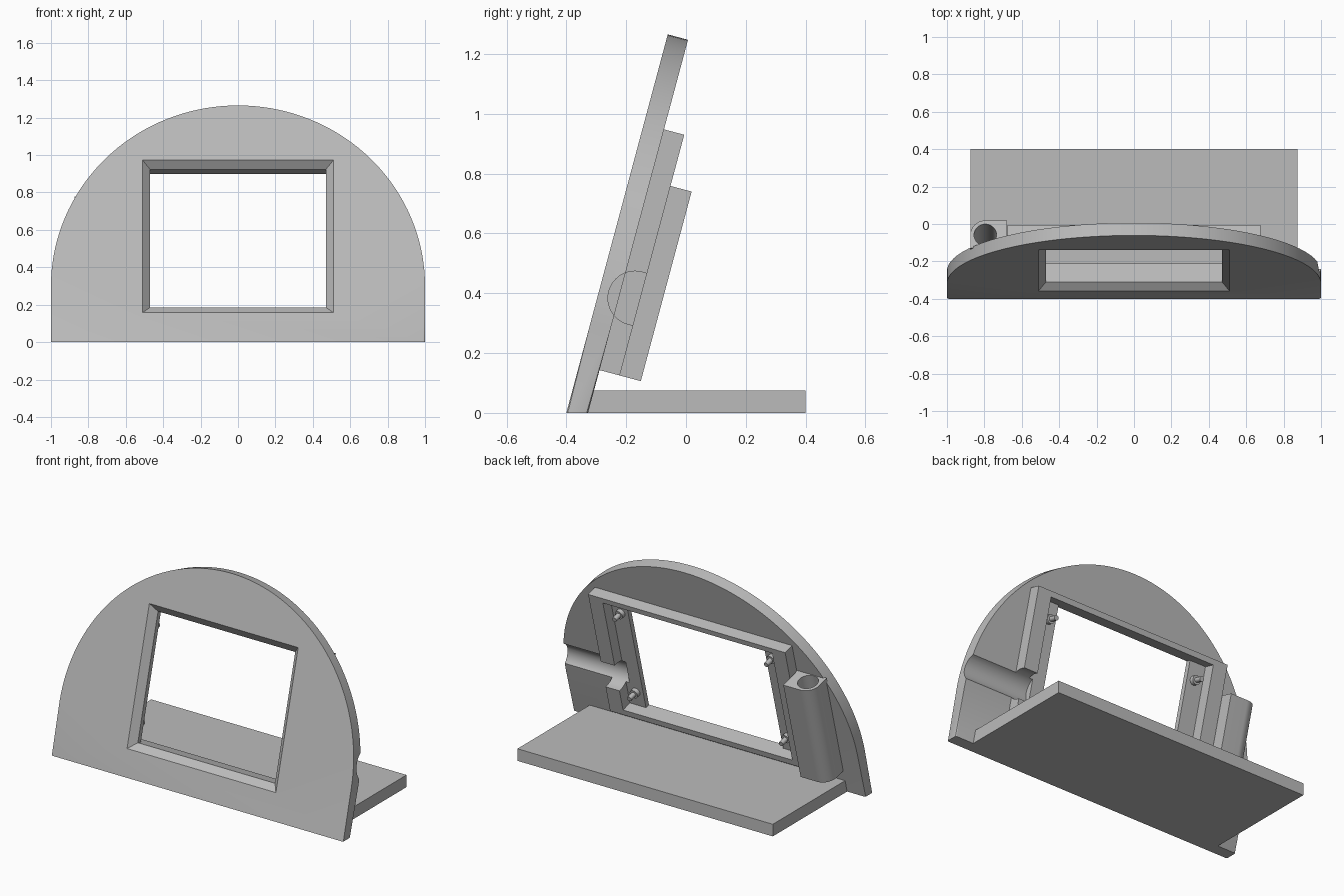
import bpy, bmesh
from math import sin, cos, pi, radians
from mathutils import Vector

if "Cube" in bpy.data.objects:
    bpy.data.objects.remove(bpy.data.objects["Cube"])

TILT = radians(15)
THICK = 0.07          # panel thickness
REAR = 0.14           # rear plane of the frame
FRAME_X, FRAME_LOW, FRAME_TOP = 0.675, 0.167, 1.0
WIN_X, WIN_LOW, WIN_TOP = 0.47, 0.203, 0.967

grey = bpy.data.materials.new("plain grey")
grey.use_nodes = True
COLOUR = (0.5, 0.5, 0.5, 1)
grey.diffuse_color = COLOUR
grey.node_tree.nodes["Principled BSDF"].inputs["Base Color"].default_value = COLOUR


def tilted(x, v, w):
    """Panel coordinates: x across, v up the slope, w depth behind the front."""
    return Vector((x, -0.4 + v * sin(TILT) + w * cos(TILT),
                   v * cos(TILT) - w * sin(TILT)))


def finish(name, bm):
    bmesh.ops.recalc_face_normals(bm, faces=bm.faces)
    mesh = bpy.data.meshes.new(name)
    bm.to_mesh(mesh)
    bm.free()
    ob = bpy.data.objects.new(name, mesh)
    bpy.context.collection.objects.link(ob)
    mesh.materials.append(grey)
    return ob


def loft(rings):
    """Closed solid through rings of points with equal counts."""
    bm = bmesh.new()
    loops = [[bm.verts.new(p) for p in ring] for ring in rings]
    n = len(loops[0])
    for a, b in zip(loops, loops[1:]):
        for i in range(n):
            j = (i + 1) % n
            bm.faces.new((a[i], a[j], b[j], b[i]))
    bm.faces.new(loops[0][::-1])
    bm.faces.new(loops[-1])
    return bm


def rect(x0, x1, v0, v1, w):
    return [tilted(x, v, w) for x, v in ((x0, v0), (x1, v0), (x1, v1), (x0, v1))]


def slab(x0, x1, v0, v1, w0, w1):
    return loft([rect(x0, x1, v0, v1, w0), rect(x0, x1, v0, v1, w1)])


def circle(cx, cy, r, n):
    return [(cx + r * cos(2 * pi * i / n), cy + r * sin(2 * pi * i / n)) for i in range(n)]


def apply(ob, mod):
    bpy.context.view_layer.objects.active = ob
    with bpy.context.temp_override(object=ob, active_object=ob):
        bpy.ops.object.modifier_apply(modifier=mod.name)


def cut(ob, cutter):
    mod = ob.modifiers.new("cut", 'BOOLEAN')
    mod.operation = 'DIFFERENCE'
    mod.solver = 'EXACT'
    mod.object = cutter
    apply(ob, mod)


def smooth(ob):
    bpy.ops.object.select_all(action='DESELECT')
    ob.select_set(True)
    bpy.context.view_layer.objects.active = ob
    bpy.ops.object.shade_smooth_by_angle(angle=radians(30))


# Arched panel with rounded rims, trimmed flat on the ground
STEPS = 72
arch = [(cos(pi * i / STEPS), 0.31 + sin(pi * i / STEPS)) for i in range(STEPS + 1)]
outline = arch + [(-1, -0.2), (1, -0.2)]
bm = loft([[tilted(x, v, w) for x, v in outline] for w in (0, THICK)])
caps = [f for f in bm.faces if len(f.verts) > 4]
rims = {e for f in caps for e in f.edges}
bmesh.ops.bevel(bm, geom=list(rims), offset=0.015, segments=3, profile=0.5,
                affect='EDGES', clamp_overlap=True)
trim = bmesh.ops.bisect_plane(bm, geom=bm.verts[:] + bm.edges[:] + bm.faces[:],
                              plane_co=(0, 0, 0), plane_no=(0, 0, 1), clear_inner=True)
bmesh.ops.holes_fill(bm, edges=[e for e in bm.edges if e.is_boundary], sides=0)
panel = finish("arched_panel", bm)

# Rear frame around the opening
bars = {
    "frame_top": slab(-FRAME_X, FRAME_X, WIN_TOP, FRAME_TOP, THICK - 0.01, REAR),
    "frame_bottom": slab(-FRAME_X, FRAME_X, FRAME_LOW, WIN_LOW, THICK - 0.01, REAR),
    "frame_left": slab(0.58, FRAME_X, WIN_LOW, WIN_TOP, THICK - 0.01, REAR),
    "frame_right": slab(-FRAME_X, -0.58, WIN_LOW, WIN_TOP, THICK - 0.01, REAR),
}
frame = {name: finish(name, b) for name, b in bars.items()}

# Window opening with a chamfered front edge
window = finish("window_cutter", loft([
    rect(-WIN_X - g, WIN_X + g, WIN_LOW - g, WIN_TOP + g, w)
    for g, w in ((0.05, -0.01), (0, 0.04), (0, 0.12))]))
cut(panel, window)

# Round cable groove on the left side
arc = [(0.43 + 0.09 * cos(pi + pi * i / 24), 0.122 + 0.09 * sin(pi + pi * i / 24))
       for i in range(25)] + [(0.52, 0.3), (0.34, 0.3)]
groove = finish("groove_cutter", loft([[tilted(x, v, w) for v, w in arc] for x in (0.555, 1.1)]))
cut(panel, groove)
cut(frame["frame_left"], groove)

# Pen tube on the right side: square inner corner, rounded outer corner
CX, CW, R = -0.795, 0.133, 0.08
section = [(-0.68, 0.06), (-0.68, CW + R)]
section += [(CX + R * cos(pi / 2 + pi / 2 * i / 16), CW + R * sin(pi / 2 + pi / 2 * i / 16))
            for i in range(17)]
section += [(CX - R, 0.06)]
tube = finish("pen_tube", loft([[tilted(x, v, w) for x, w in section] for v in (0.167, 0.823)]))
bore = finish("bore_cutter", loft([[tilted(x, v, w) for x, w in circle(CX, CW, 0.06, 40)]
                                   for v in (0.2, 0.9)]))
cut(tube, bore)

for helper in (window, groove, bore):
    bpy.data.objects.remove(helper)

# Stepped mounting pins in the four corners
pins = []
for side, x in (("left", 0.52), ("right", -0.52)):
    for level, v in (("lower", 0.3), ("upper", 0.865)):
        rings = [[tilted(a, b, w) for a, b in circle(x, v, r, 20)]
                 for r, w in ((0.027, 0.06), (0.027, 0.095), (0.015, 0.095), (0.015, REAR))]
        pins.append(finish(f"pin_{level}_{side}", loft(rings)))

# Flat base plate
finish("base_plate", loft([[(x, y, z) for x, y in ((-0.875, -0.345), (0.875, -0.345),
                                                   (0.875, 0.4), (-0.875, 0.4))]
                           for z in (0, 0.075)]))

for ob in [panel, tube, frame["frame_left"]] + pins:
    smooth(ob)
